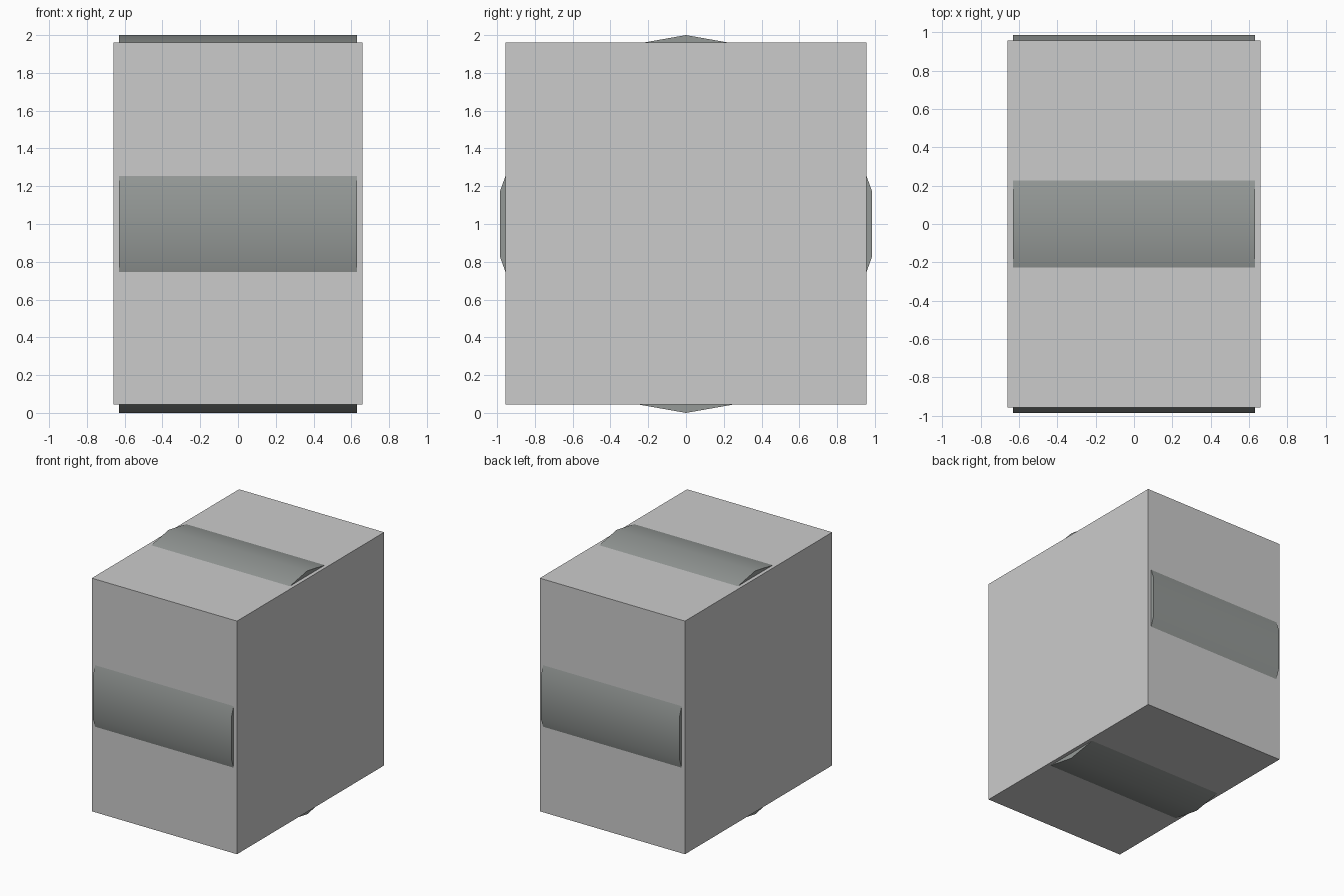
import bpy, math

if "Cube" in bpy.data.objects:
    bpy.data.objects.remove(bpy.data.objects["Cube"])


def material(name, rgb):
    m = bpy.data.materials.new(name)
    m.diffuse_color = (*rgb, 1)
    m.use_nodes = True
    m.node_tree.nodes["Principled BSDF"].inputs["Base Color"].default_value = m.diffuse_color
    return m


light_grey = material("light grey", (0.6, 0.6, 0.6))
green_grey = material("green grey", (0.30, 0.32, 0.31))

# Box housing
bpy.ops.mesh.primitive_cube_add(size=1, location=(0, 0, 1.002))
box = bpy.context.object
box.name = "housing_box"
box.scale = (1.32, 1.912, 1.916)
box.data.materials.append(light_grey)

# Eighteen-sided drum lying along x, bulging through four sides of the box
bpy.ops.mesh.primitive_cylinder_add(vertices=18, radius=1, depth=1.26,
                                    location=(0, 0, 1),
                                    rotation=(0, math.pi / 2, 0))
drum = bpy.context.object
drum.name = "drum"
# Turn so that a corner points straight up
drum.rotation_euler = (math.pi / 2, 0, math.pi / 2)
drum.data.materials.append(green_grey)
bpy.ops.object.shade_smooth_by_angle(angle=math.radians(40))
